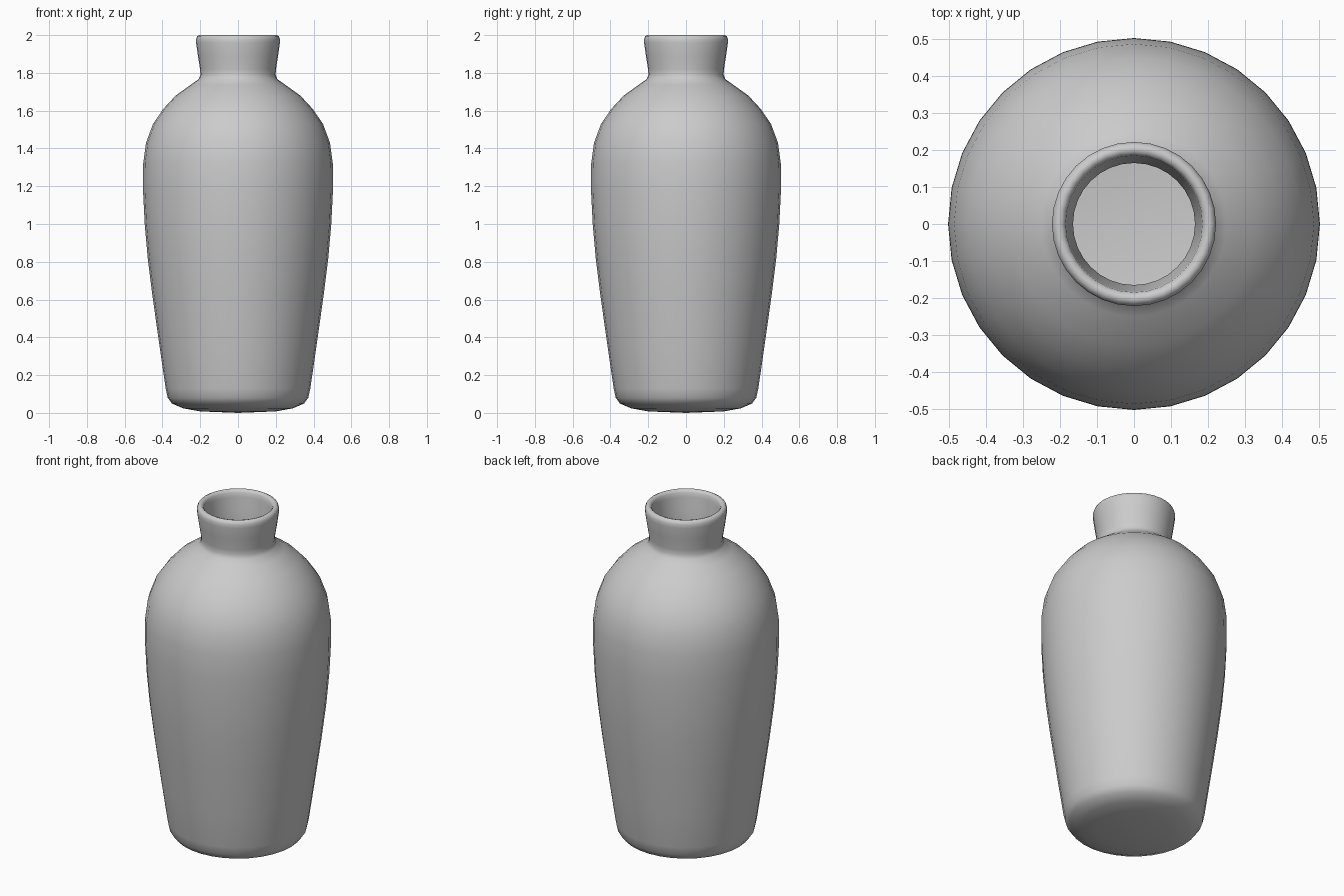
import bpy, bmesh, math

SEGMENTS = 32

# Outer wall from base centre to rim, then inner wall back down (radius, height)
outer = [(0.20, 0.008), (0.29, 0.024), (0.35, 0.05), (0.372, 0.08), (0.383, 0.13),
         (0.415, 0.35), (0.453, 0.62), (0.478, 0.82), (0.494, 1.0), (0.503, 1.18),
         (0.502, 1.32), (0.487, 1.43), (0.45, 1.53), (0.395, 1.61), (0.33, 1.68),
         (0.25, 1.737), (0.208, 1.767), (0.199, 1.79), (0.201, 1.82),
         (0.212, 1.89), (0.222, 1.96)]
rim = [(0.222, 1.98), (0.216, 1.994), (0.205, 2.0), (0.193, 1.997), (0.185, 1.985)]
inner = [(0.182, 1.96), (0.173, 1.88), (0.165, 1.80), (0.167, 1.76), (0.19, 1.735),
         (0.30, 1.655), (0.37, 1.58), (0.42, 1.50), (0.455, 1.40), (0.466, 1.30),
         (0.466, 1.18), (0.457, 1.0), (0.416, 0.62), (0.378, 0.35), (0.346, 0.13),
         (0.32, 0.09), (0.27, 0.063), (0.18, 0.048)]
profile = [(0, 0)] + outer + rim + inner + [(0, 0.045)]

# Vase: the whole profile turned around the vertical axis
bm = bmesh.new()
verts = [bm.verts.new((r, 0, z)) for r, z in profile]
edges = [bm.edges.new(pair) for pair in zip(verts, verts[1:])]
bmesh.ops.spin(bm, geom=verts + edges, cent=(0, 0, 0), axis=(0, 0, 1),
               angle=math.tau, steps=SEGMENTS)
bmesh.ops.remove_doubles(bm, verts=bm.verts, dist=0.0005)
bmesh.ops.recalc_face_normals(bm, faces=bm.faces)
for f in bm.faces:
    f.smooth = True

mesh = bpy.data.meshes.new("vase")
bm.to_mesh(mesh)
bm.free()
vase = bpy.data.objects.new("vase", mesh)
bpy.context.collection.objects.link(vase)
